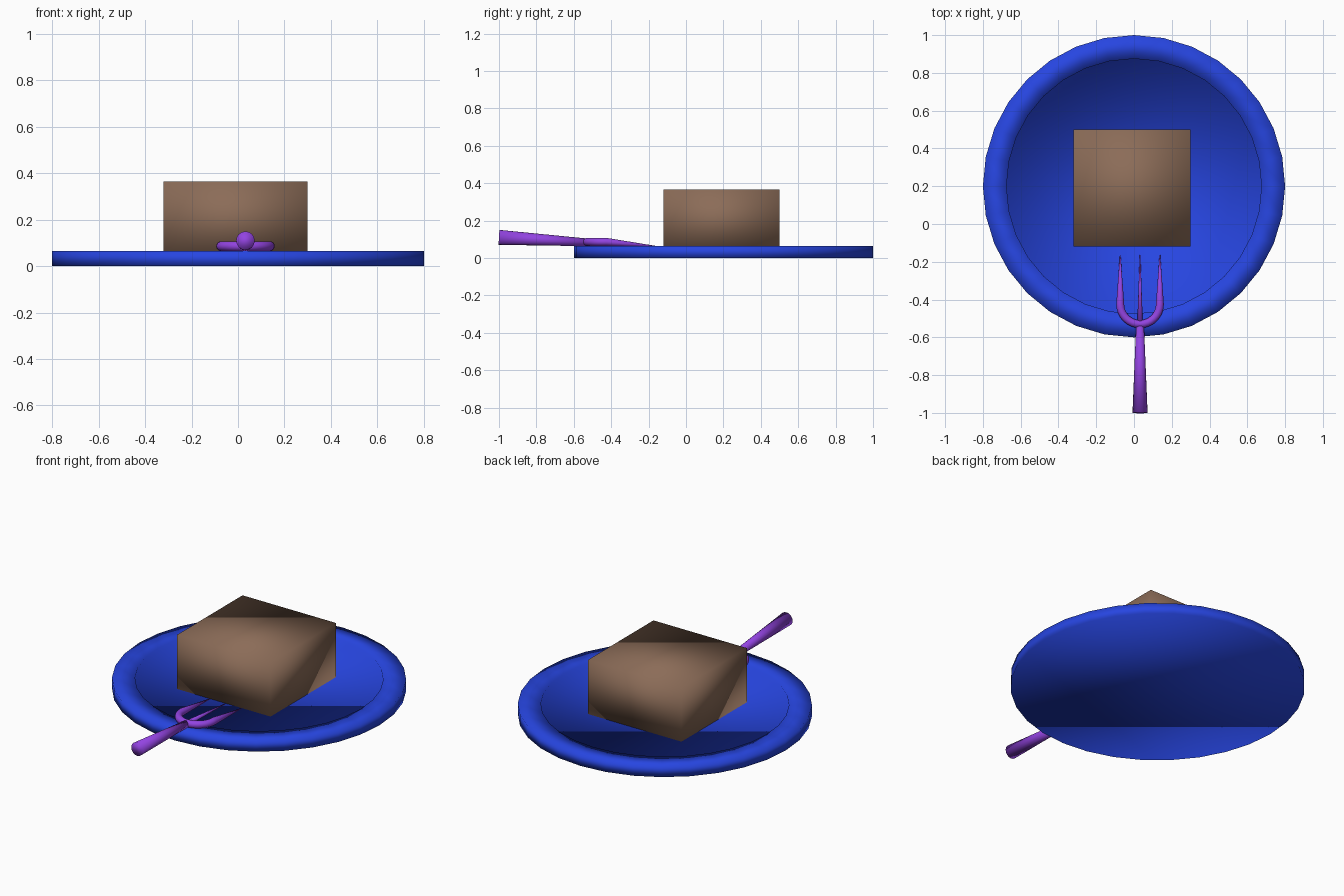
import bpy, bmesh, math
from mathutils import Vector

cube = bpy.data.objects.get("Cube")
if cube:
    bpy.data.objects.remove(cube, do_unlink=True)


def material(name, rgb):
    mat = bpy.data.materials.new(name)
    mat.use_nodes = True
    colour = (*rgb, 1)
    mat.diffuse_color = colour
    mat.node_tree.nodes["Principled BSDF"].inputs["Base Color"].default_value = colour
    return mat


BLUE = material("plate blue", (0.02, 0.06, 0.75))
BROWN = material("cake brown", (0.26, 0.15, 0.097))
PURPLE = material("fork purple", (0.29, 0.057, 0.75))


def finish(name, bm, mat):
    bmesh.ops.recalc_face_normals(bm, faces=bm.faces)
    for face in bm.faces:
        face.smooth = True
    mesh = bpy.data.meshes.new(name)
    bm.to_mesh(mesh)
    bm.free()
    mesh.materials.append(mat)
    obj = bpy.data.objects.new(name, mesh)
    bpy.context.collection.objects.link(obj)
    return obj


def loft(bm, rings):
    """Skin closed rings of points and cap both ends."""
    loops = [[bm.verts.new(p) for p in ring] for ring in rings]
    for a, b in zip(loops, loops[1:]):
        for i in range(len(a)):
            j = (i + 1) % len(a)
            bm.faces.new((a[i], a[j], b[j], b[i]))
    bm.faces.new(loops[0])
    bm.faces.new(loops[-1])


def tube(name, path, radii, sides=16):
    """Round rod along a path of points, tapering by the radii."""
    points = [Vector(p) for p in path]
    rings = []
    for i, (p, r) in enumerate(zip(points, radii)):
        along = (points[min(i + 1, len(points) - 1)] - points[max(i - 1, 0)]).normalized()
        side = along.cross(Vector((0, 0, 1))).normalized()
        up = side.cross(along)
        angles = [math.tau * k / sides for k in range(sides)]
        rings.append([p + r * (math.cos(a) * side + math.sin(a) * up) for a in angles])
    bm = bmesh.new()
    loft(bm, rings)
    return finish(name, bm, PURPLE)


# Plate: low disc with a stepped recess
def circle(radius, z, sides=32):
    return [(radius * math.cos(math.tau * k / sides),
             0.2 + radius * math.sin(math.tau * k / sides), z) for k in range(sides)]


bm = bmesh.new()
loft(bm, [circle(0.8, 0), circle(0.8, 0.065), circle(0.675, 0.065), circle(0.675, 0.04)])
finish("plate", bm, BLUE)

# Cake block standing in the recess
bm = bmesh.new()
bmesh.ops.create_cube(bm, size=1)
bmesh.ops.scale(bm, vec=(0.62, 0.62, 0.325), verts=bm.verts)
bmesh.ops.translate(bm, vec=(-0.01, 0.19, 0.2025), verts=bm.verts)
finish("cake", bm, BROWN)

# Fork handle, widening to its end
FX = 0.032
tube("fork_handle", [(FX, -1, 0.11), (FX, -0.52, 0.083)], [0.04, 0.02])

# Outer tines: one U-shaped rod with pointed ends
BEND, BEND_Y, BEND_Z, TIP_Y, TIP_Z = 0.105, -0.425, 0.086, -0.165, 0.063
arc = [(FX - BEND * math.cos(math.pi * k / 16),
        BEND_Y - BEND * math.sin(math.pi * k / 16), BEND_Z) for k in range(17)]
path = [(FX - BEND, TIP_Y, TIP_Z)] + arc + [(FX + BEND, TIP_Y, TIP_Z)]
tube("fork_outer_tines", path, [0.002] + [0.021] * len(arc) + [0.002])

# Middle tine
tube("fork_middle_tine", [(FX, -0.53, BEND_Z), (FX, TIP_Y, TIP_Z)], [0.015, 0.002])
